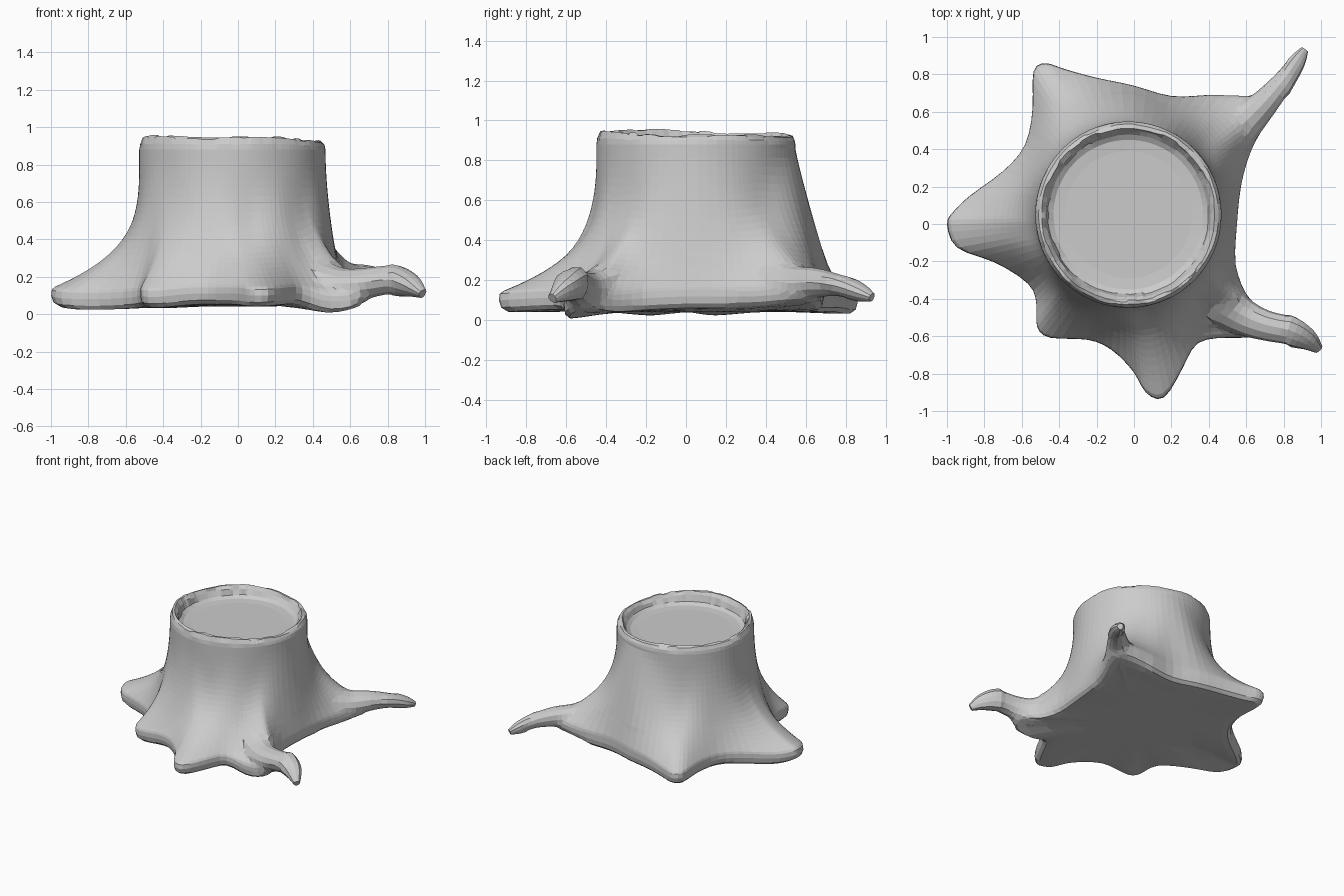
import bpy, bmesh, math, random
from mathutils import Vector

if "Cube" in bpy.data.objects:
    bpy.data.objects.remove(bpy.data.objects["Cube"])

random.seed(4)
CX, CY, R = -0.03, 0.05, 0.498      # trunk centre and upper radius
TOP = 0.86

# Root flare outline seen from above: x, y, height of the underside edge
OUTLINE = [
    (.55, 0, .06), (.57, .2, .06), (.62, .38, .06), (.69, .52, .08), (.71, .64, .09),
    (.60, .69, .07), (.40, .69, .05), (.20, .68, .04), (0, .74, .04), (-.2, .78, .04),
    (-.38, .83, .03), (-.47, .86, .03), (-.54, .82, .03), (-.54, .62, .04),
    (-.58, .42, .04), (-.7, .28, .03), (-.88, .15, .02), (-.97, .06, .03),
    (-1, 0, .04), (-.95, -.13, .025), (-.75, -.2, .02), (-.56, -.32, .03),
    (-.52, -.43, .04), (-.52, -.55, .04), (-.45, -.61, .03), (-.25, -.615, .05),
    (-.12, -.67, .05), (0, -.79, .05), (.06, -.9, .04), (.16, -.935, .04),
    (.26, -.77, .05), (.34, -.63, .05), (.5, -.61, .0), (.66, -.61, .03),
    (.70, -.51, .06), (.6, -.38, .04), (.54, -.22, .05)]


def catmull(a, b, c, d, t):
    return 0.5 * (2 * b + (c - a) * t + (2 * a - 5 * b + 4 * c - d) * t * t
                  + (3 * b - a - 3 * c + d) * t ** 3)


def spline(points, steps, closed):
    p = [Vector(q) for q in points]
    n, out = len(p), []
    get = (lambda i: p[i % n]) if closed else (lambda i: p[max(0, min(n - 1, i))])
    for i in range(n if closed else n - 1):
        out += [catmull(get(i - 1), get(i), get(i + 1), get(i + 2), k / steps)
                for k in range(steps)]
    return out if closed else out + [p[-1]]


def loft(name, rings):
    """Skin a stack of equal-length closed rings and cap both ends with fans."""
    bm = bmesh.new()
    vs = [[bm.verts.new(c) for c in ring] for ring in rings]
    n = len(vs[0])
    for a, b in zip(vs, vs[1:]):
        for i in range(n):
            bm.faces.new((a[i], a[(i + 1) % n], b[(i + 1) % n], b[i]))
    for ring in (vs[0], vs[-1]):
        mid = bm.verts.new(sum((v.co for v in ring), Vector()) / n)
        for i in range(n):
            bm.faces.new((ring[i], ring[(i + 1) % n], mid))
    bmesh.ops.recalc_face_normals(bm, faces=bm.faces)
    me = bpy.data.meshes.new(name)
    bm.to_mesh(me)
    bm.free()
    ob = bpy.data.objects.new(name, me)
    bpy.context.collection.objects.link(ob)
    return ob


def soften(me, pick, times):
    bm = bmesh.new()
    bm.from_mesh(me)
    vs = [v for v in bm.verts if pick(v.co)]
    for _ in range(times):
        bmesh.ops.smooth_vert(bm, verts=vs, factor=.5, use_axis_x=True,
                              use_axis_y=True, use_axis_z=True)
    bm.to_mesh(me)
    bm.free()


# Trunk: hollow top, broken rim, flaring wall, underside
edge = spline(OUTLINE, 3, True)
n = len(edge)
# directions up the trunk, evened out so the wall never folds over itself
dirs = [Vector((e.x - CX, e.y - CY)).normalized() for e in edge]
for _ in range(12):
    dirs = [(dirs[i - 1] + dirs[i] * 2 + dirs[(i + 1) % n]).normalized() for i in range(n)]
ang = [math.atan2(d.y, d.x) for d in dirs]


def circle(r, z, jr=0.0, jz=0.0, tilt=0.0):
    """Ring of the trunk top, roughened in chunks a few vertices wide."""
    chunk = [(random.uniform(-jr, jr), random.uniform(-jz, jz)) for _ in range(n // 3 + 1)]
    out = []
    for i, a in enumerate(ang):
        dr, dz = chunk[i // 3]
        rr = r + dr
        z2 = z + dz - tilt * math.cos(a - .9) + tilt * .35 * math.sin(4 * a)
        out.append(Vector((CX + rr * math.cos(a), CY + rr * math.sin(a), z2)))
    return out


rings = [circle(.2, .85), circle(.34, .85), circle(.40, .855), circle(.428, .872, .006),
         circle(.445, .91, .008, .006, .012), circle(.462, .936, .006, .006, .014),
         circle(.482, .930, .004, .006, .014), circle(.494, .905, .002, .003, .006),
         circle(R, .88)]
STEPS = 22
for k in range(STEPS + 1):
    w = 1 - (1 - k / STEPS) ** 1.5
    ring = []
    for e, a in zip(edge, ang):
        reach = math.hypot(e.x - CX, e.y - CY) - R
        p = 1.5 + 5.2 * max(0, reach - .05)
        back = .9 * math.exp(-((a - 1.35) / .5) ** 2)    # straighter back slope
        p += (.85 - p) * back
        low = e.z + .10 + .03 * back
        s = w ** p
        x, y = CX + R * math.cos(a), CY + R * math.sin(a)
        ring.append(Vector((x + (e.x - x) * s, y + (e.y - y) * s, TOP + (low - TOP) * w)))
    rings.append(ring)


def under(f, dz, flat=0.0):
    return [Vector((CX + (e.x - CX) * f, CY + (e.y - CY) * f,
                    (e.z + dz) * (1 - flat) + .045 * flat)) for e in edge]


rings += [under(1.005, .06), under(.995, .02), under(.96, -.003), under(.9, 0, .2),
          under(.75, 0, .6), under(.5, 0, 1), under(.25, 0, 1)]
trunk = loft("stump_trunk", rings)
soften(trunk.data, lambda c: c.z < .3 and math.hypot(c.x - CX, c.y - CY) > .5, 2)


# Long curling roots: tapered tubes along a path of x, y, z, radius
def root(name, path, sides=12):
    pts = spline(path, 4, False)
    rings = []
    for i, q in enumerate(pts):
        d = (pts[min(i + 1, len(pts) - 1)] - pts[max(i - 1, 0)]).xyz.normalized()
        side = d.cross(Vector((0, 0, 1))).normalized()
        up = side.cross(d)
        rings.append([q.xyz + (side * math.cos(t) + up * math.sin(t)) * q.w
                      * (1 + .08 * math.sin(3 * t + 1))
                      for t in (2 * math.pi * j / sides for j in range(sides))])
    return loft(name, rings)


back_root = root("back_right_root", [
    (.46, .42, .20, .13), (.60, .55, .18, .105), (.70, .65, .19, .085),
    (.80, .77, .175, .06), (.87, .87, .14, .045), (.91, .93, .115, .022)])
front_root = root("front_right_root", [
    (.40, -.36, .19, .13), (.56, -.48, .15, .11), (.70, -.54, .17, .092),
    (.82, -.565, .185, .085), (.92, -.61, .155, .062), (.987, -.668, .11, .025)])

# Fuse the roots into the trunk and soften the joints
for r in (back_root, front_root):
    m = trunk.modifiers.new("fuse", 'BOOLEAN')
    m.operation, m.solver, m.object = 'UNION', 'EXACT', r
dg = bpy.context.evaluated_depsgraph_get()
fused = bpy.data.meshes.new_from_object(trunk.evaluated_get(dg))
trunk.modifiers.clear()
trunk.data = fused
for r in (back_root, front_root):
    bpy.data.objects.remove(r)
soften(fused, lambda c: .05 < c.z < .5 and .42 < c.x < .82 and abs(c.y) > .25, 4)
